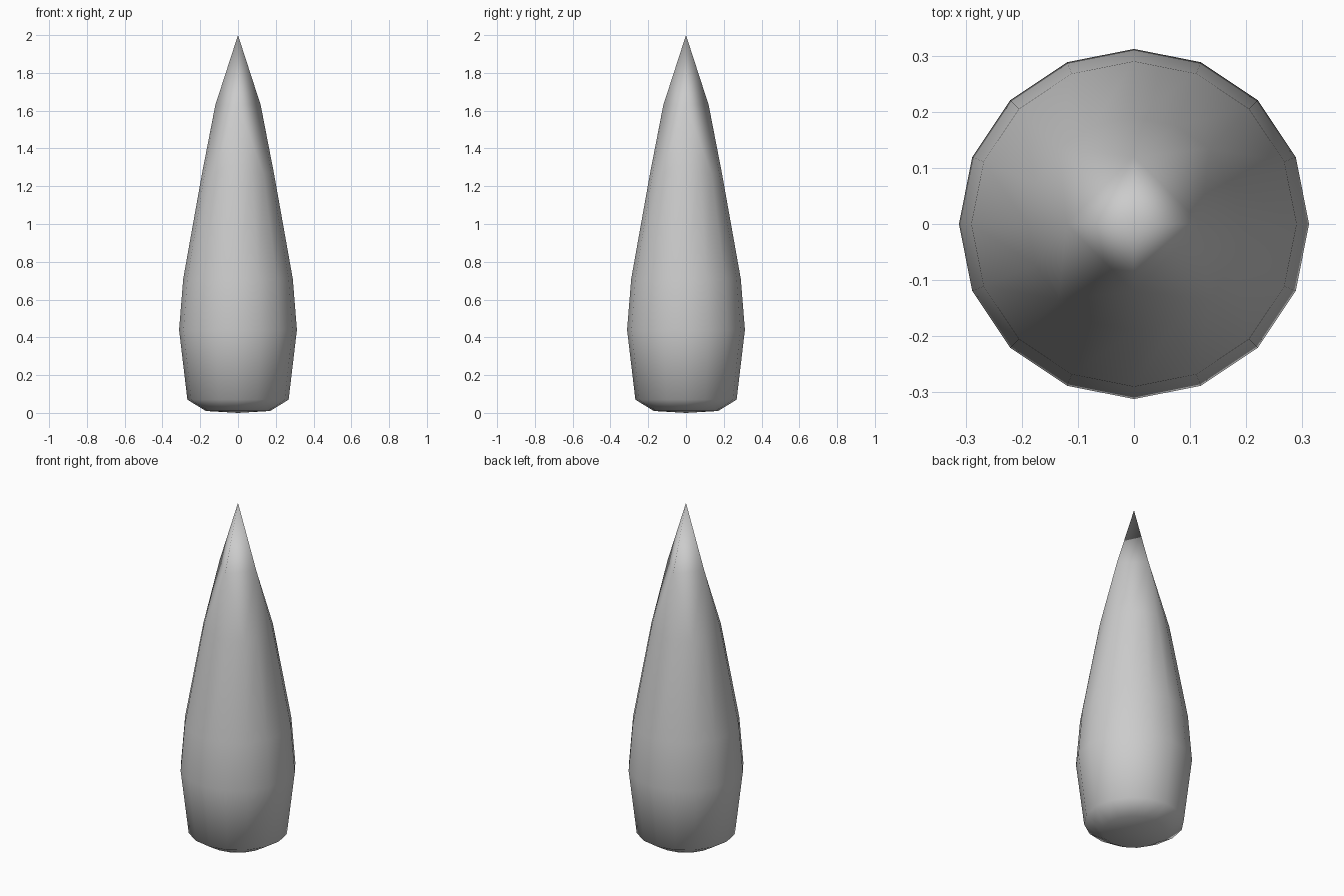
import bpy, bmesh
from math import cos, sin, pi

if "Cube" in bpy.data.objects:
    bpy.data.objects.remove(bpy.data.objects["Cube"])

bm = bmesh.new()


def ring(radius, z, sides=16):
    return [bm.verts.new((radius * cos(2 * pi * i / sides),
                          radius * sin(2 * pi * i / sides), z)) for i in range(sides)]


# Main body: 16-sided turned profile from the foot to the upper shoulder
profile = [(0.17, 0.01), (0.268, 0.07), (0.312, 0.44), (0.29, 0.71), (0.19, 1.27)]
rings = [ring(r, z) for r, z in profile]
for low, high in zip(rings, rings[1:]):
    for i in range(16):
        j = (i + 1) % 16
        bm.faces.new((low[i], low[j], high[j], high[i]))

# Slightly domed underside
base = bm.verts.new((0, 0, 0))
for i in range(16):
    bm.faces.new((base, rings[0][(i + 1) % 16], rings[0][i]))

# Taper from 16 sides to 4, then the pointed tip
top = rings[-1]
neck = ring(0.12, 1.63, 4)
tip = bm.verts.new((0, 0, 2))
for s in range(4):
    a, b = neck[s], neck[(s + 1) % 4]
    v = [top[(4 * s + k) % 16] for k in range(5)]
    for tri in ((v[0], v[1], a), (v[1], v[2], a), (v[2], b, a),
                (v[2], v[3], b), (v[3], v[4], b), (a, b, tip)):
        bm.faces.new(tri)

bmesh.ops.recalc_face_normals(bm, faces=bm.faces)
for f in bm.faces:
    f.smooth = True

mesh = bpy.data.meshes.new("pointed_spike")
bm.to_mesh(mesh)
bm.free()
bpy.context.collection.objects.link(bpy.data.objects.new("pointed_spike", mesh))
